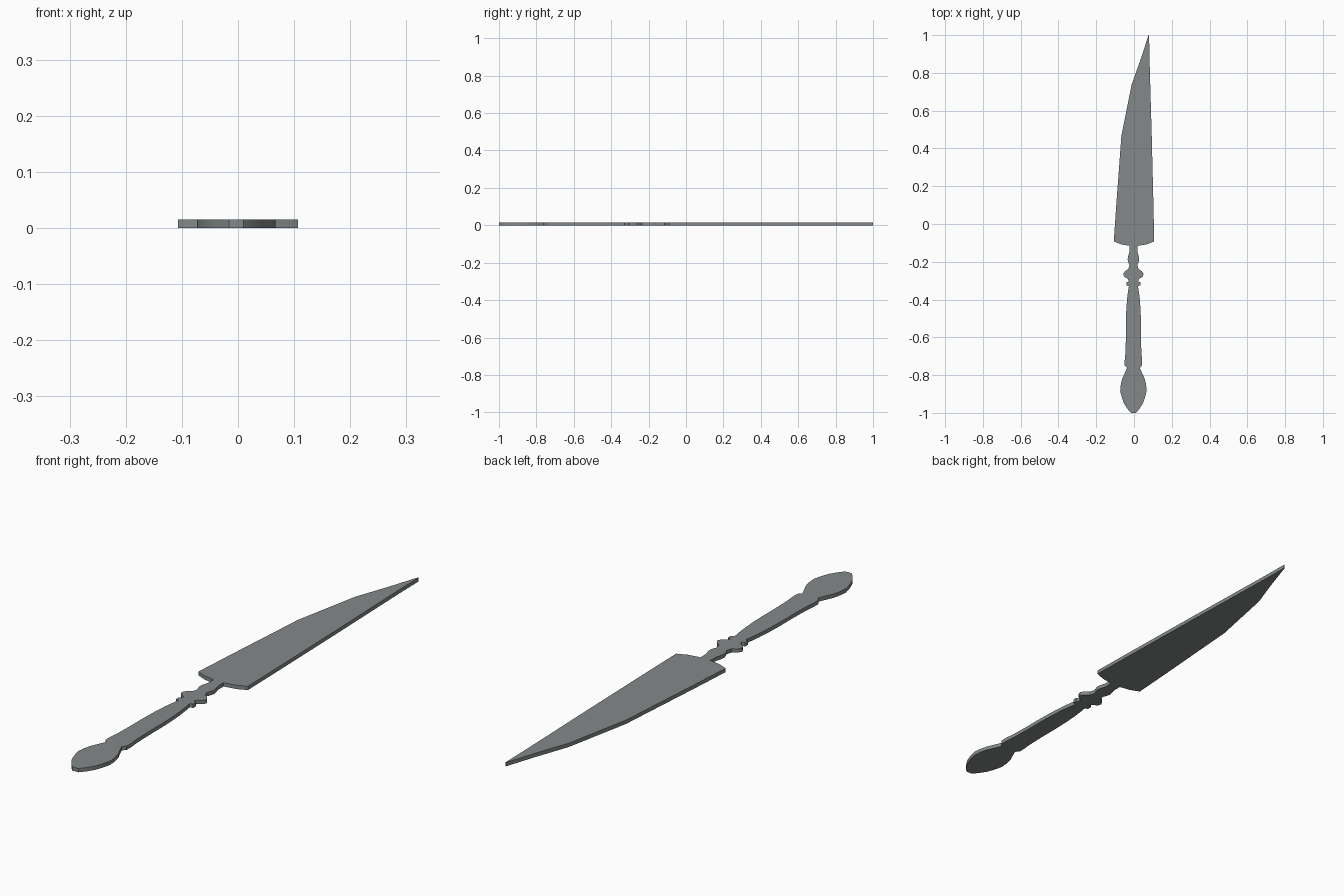
import bpy, bmesh, math

T = 0.015  # thickness of the flat knife

steel = bpy.data.materials.new("dull_steel_grey")
steel.diffuse_color = (0.23, 0.25, 0.25, 1)


def plate(name, rows):
    """Flat plate from rows of (y, left x, right x), given thickness T."""
    bm = bmesh.new()
    loops = [[bm.verts.new((x, y, z)) for x, z in
              ((l, 0), (r, 0), (r, T), (l, T))] for y, l, r in rows]
    for a, b in zip(loops, loops[1:]):
        for i in range(4):
            j = (i + 1) % 4
            bm.faces.new((a[i], a[j], b[j], b[i]))
    bm.faces.new(loops[0])
    bm.faces.new(loops[-1])
    bmesh.ops.remove_doubles(bm, verts=bm.verts, dist=0.0001)
    bmesh.ops.recalc_face_normals(bm, faces=bm.faces)
    me = bpy.data.meshes.new(name)
    bm.to_mesh(me)
    bm.free()
    me.materials.append(steel)
    ob = bpy.data.objects.new(name, me)
    bpy.context.collection.objects.link(ob)
    bpy.ops.object.select_all(action='DESELECT')
    ob.select_set(True)
    bpy.context.view_layer.objects.active = ob
    bpy.ops.object.shade_smooth_by_angle(angle=math.radians(40))
    return ob


# blade: bowed heel, straight spine on the right, curved cutting edge on the left
plate("blade", [(-0.116, -0.02, 0.02), (-0.108, -0.068, 0.068),
                (-0.092, -0.107, 0.107), (0.1, -0.094, 0.103),
                (0.3, -0.079, 0.098), (0.465, -0.067, 0.094),
                (0.6, -0.04, 0.09), (0.74, -0.012, 0.086),
                (0.88, 0.038, 0.082), (1.0, 0.077, 0.080)])

# handle: turned silhouette, half widths along y
profile = [(-0.116, 0.022), (-0.15, 0.022), (-0.17, 0.028), (-0.188, 0.031),
           (-0.205, 0.026), (-0.217, 0.021), (-0.238, 0.027), (-0.25, 0.045),
           (-0.265, 0.054), (-0.28, 0.048), (-0.29, 0.03), (-0.304, 0.024),
           (-0.308, 0.037), (-0.325, 0.037), (-0.329, 0.024), (-0.36, 0.029),
           (-0.40, 0.034), (-0.46, 0.038), (-0.52, 0.040), (-0.60, 0.040),
           (-0.68, 0.042), (-0.72, 0.046), (-0.748, 0.046), (-0.762, 0.034),
           (-0.79, 0.046), (-0.82, 0.060), (-0.85, 0.067), (-0.885, 0.070),
           (-0.92, 0.061), (-0.95, 0.050), (-0.975, 0.034), (-0.988, 0.024),
           (-1.0, 0.013)]
plate("handle", [(y, -w - 0.003, w - 0.003) for y, w in profile])
